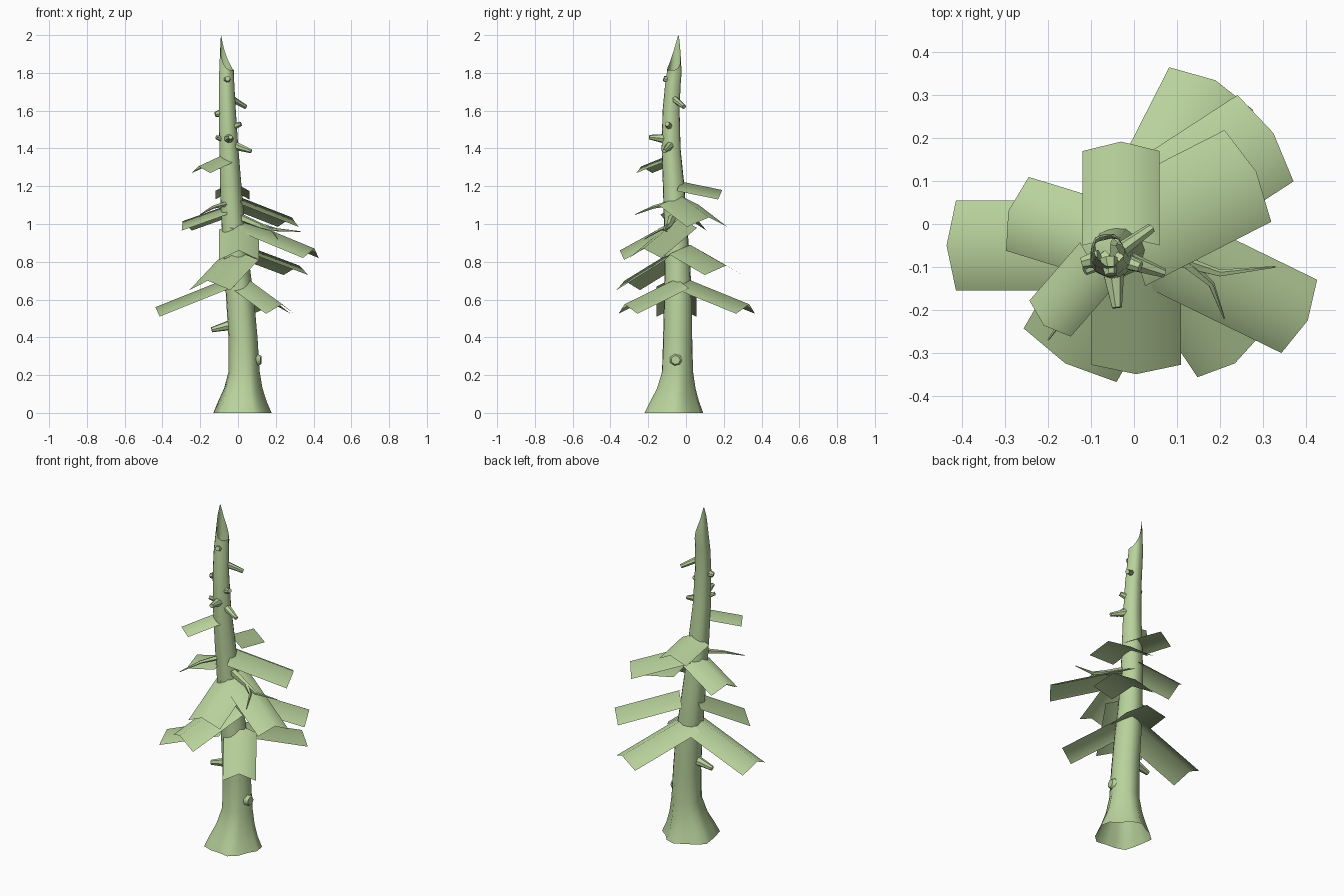
import bpy, bmesh, math
from mathutils import Vector

cube = bpy.data.objects.get("Cube")
if cube:
    bpy.data.objects.remove(cube, do_unlink=True)

mat = bpy.data.materials.new("pale_green")
mat.use_nodes = True
colour = (0.48, 0.64, 0.33, 1)
mat.diffuse_color = colour
mat.node_tree.nodes["Principled BSDF"].inputs["Base Color"].default_value = colour


def finish(bm, name, angle=60):
    mesh = bpy.data.meshes.new(name)
    bm.to_mesh(mesh)
    bm.free()
    mesh.materials.append(mat)
    obj = bpy.data.objects.new(name, mesh)
    bpy.context.collection.objects.link(obj)
    bpy.ops.object.select_all(action='DESELECT')
    obj.select_set(True)
    bpy.context.view_layer.objects.active = obj
    bpy.ops.object.shade_smooth_by_angle(angle=math.radians(angle))
    return obj


def bridge(bm, rings):
    for low, high in zip(rings, rings[1:]):
        n = len(low)
        for i in range(n):
            j = (i + 1) % n
            bm.faces.new((low[i], low[j], high[j], high[i]))


# Trunk: flared lobed roots, leaning taper, hollow splintered top
SIDES = 16
sections = [  # height, centre x, centre y, radius, lobe depth
    (0.0, 0.02, -0.07, 0.15, 0.09),
    (0.06, 0.02, -0.065, 0.125, 0.09),
    (0.13, 0.025, -0.055, 0.1, 0.07),
    (0.22, 0.03, -0.047, 0.082, 0.04),
    (0.4, 0.025, -0.045, 0.077, 0.02),
    (0.6, 0.01, -0.043, 0.074, 0.02),
    (0.8, -0.01, -0.046, 0.067, 0.03),
    (1.0, -0.028, -0.055, 0.061, 0.03),
    (1.2, -0.04, -0.065, 0.057, 0.03),
    (1.4, -0.05, -0.078, 0.05, 0.04),
    (1.6, -0.058, -0.078, 0.045, 0.04),
    (1.74, -0.062, -0.068, 0.041, 0.05),
    (1.8, -0.062, -0.061, 0.039, 0.05),
]
bm = bmesh.new()
rings = []
for z, cx, cy, r, lobe in sections:
    ring = []
    for i in range(SIDES):
        a = math.tau * i / SIDES
        rr = r * (1 + lobe * math.sin(5 * a + 0.6 + z))
        ring.append(bm.verts.new((cx + rr * math.cos(a), cy + rr * math.sin(a), z)))
    rings.append(ring)
tip = Vector((-0.087, -0.04, 2.0))
for step in (0.5, 1.0):
    ring = []
    for i, v in enumerate(rings[len(sections) - 1]):
        a = math.tau * i / SIDES
        t = (1 + math.cos(a - math.radians(150))) / 2
        p = v.co.lerp(tip, 0.7 * step * t ** 2)
        p.z = 1.8 + step * (0.015 + 0.185 * t ** 2)
        ring.append(bm.verts.new(p))
    rings.append(ring)
bridge(bm, rings)
finish(bm, "trunk")


# Tapered round tubes for stubs, knots and twigs
def tube(name, points, r0, r1, sides=7):
    pts = [Vector(p) for p in points]
    bm = bmesh.new()
    rings = []
    for k, p in enumerate(pts):
        d = pts[min(k + 1, len(pts) - 1)] - pts[max(k - 1, 0)]
        q = d.to_track_quat('Z', 'Y')
        r = r0 + (r1 - r0) * k / (len(pts) - 1)
        rings.append([bm.verts.new(p + q @ Vector((r * math.cos(math.tau * i / sides),
                                                   r * math.sin(math.tau * i / sides), 0)))
                      for i in range(sides)])
    bridge(bm, rings)
    bm.faces.new(rings[-1])
    bm.faces.new(rings[0][::-1])
    finish(bm, name, 50)


stubs = [  # base, end, base radius, end radius
    ((-0.03, -0.06, 1.66), (0.04, -0.01, 1.62), 0.018, 0.012),
    ((-0.03, -0.08, 1.42), (0.07, -0.115, 1.385), 0.025, 0.011),
    ((-0.04, -0.08, 1.51), (0.015, -0.1, 1.53), 0.022, 0.013),
    ((-0.08, -0.08, 1.59), (-0.12, -0.09, 1.58), 0.022, 0.014),
    ((-0.05, -0.1, 1.45), (-0.04, -0.195, 1.46), 0.028, 0.012),
    ((-0.06, -0.08, 1.44), (-0.115, -0.11, 1.46), 0.022, 0.01),
    ((-0.06, -0.08, 1.76), (-0.055, -0.118, 1.77), 0.022, 0.014),
    ((-0.02, -0.045, 0.47), (-0.14, -0.05, 0.44), 0.03, 0.014),
    ((0.08, -0.05, 0.28), (0.122, -0.055, 0.28), 0.045, 0.024),
]
for n, (base, end, r0, r1) in enumerate(stubs, 1):
    mid = Vector(base).lerp(Vector(end), 0.5)
    tube(f"branch_stub_{n}", (base, mid, end), r0, r1)

tube("forked_twig", ((0, -0.07, 1.04), (0.12, -0.09, 0.99), (0.2, -0.115, 0.97),
                     (0.33, -0.1, 0.96)), 0.022, 0.002, 5)
tube("twig_fork", ((0.12, -0.09, 0.99), (0.18, -0.14, 0.97), (0.21, -0.22, 0.92)),
     0.014, 0.002, 5)
tube("front_twig", ((-0.05, -0.08, 1.11), (-0.13, -0.17, 1.09), (-0.2, -0.27, 1.05)),
     0.016, 0.002, 5)


# Foliage: drooping sheets folded along a central ridge
def foliage(name, azimuth, end, z0, z1, length, half, drop=0.05):
    a = math.radians(azimuth)
    out = Vector((math.cos(a), math.sin(a), 0))
    side = Vector((-out.y, out.x, 0))
    tip = Vector((*end, z1))
    start = tip - out * length
    start.z = z0
    bm = bmesh.new()
    rows = []
    for t in (0, 0.5, 1):
        ridge = start.lerp(tip, t)
        rows.append([bm.verts.new(ridge + side * half * s
                                  - (out * 0.022 + Vector((0, 0, drop))) * abs(s))
                     for s in (-1, 0, 1)])
    for near, far in zip(rows, rows[1:]):
        for i in range(2):
            bm.faces.new((near[i], far[i], far[i + 1], near[i + 1]))
    finish(bm, name, 80)


sheets = [  # azimuth, ridge end, start height, end height, length, half width
    (180, (-0.437, -0.05), 0.72, 0.56, 0.4, 0.105),
    (-56, (0.235, -0.325), 0.71, 0.575, 0.33, 0.09),
    (63, (0.19, 0.335), 0.72, 0.575, 0.4, 0.11),
    (33, (0.325, 0.212), 0.89, 0.78, 0.35, 0.12),
    (-120, (-0.16, -0.325), 0.86, 0.7, 0.3, 0.125),
    (-90, (0.005, -0.35), 1.02, 0.86, 0.29, 0.105),
    (-26, (0.405, -0.225), 1.03, 0.87, 0.43, 0.095),
    (163, (-0.293, 0.03), 1.1, 1.015, 0.25, 0.09),
    (27, (0.285, 0.122), 1.15, 1.035, 0.33, 0.12),
    (90, (-0.03, 0.192), 1.225, 1.18, 0.22, 0.09),
    (-131, (-0.21, -0.237), 1.36, 1.305, 0.18, 0.064),
]
for n, spec in enumerate(sheets, 1):
    foliage(f"foliage_sheet_{n}", *spec, drop=0.05 if spec[-1] > 0.07 else 0.035)
